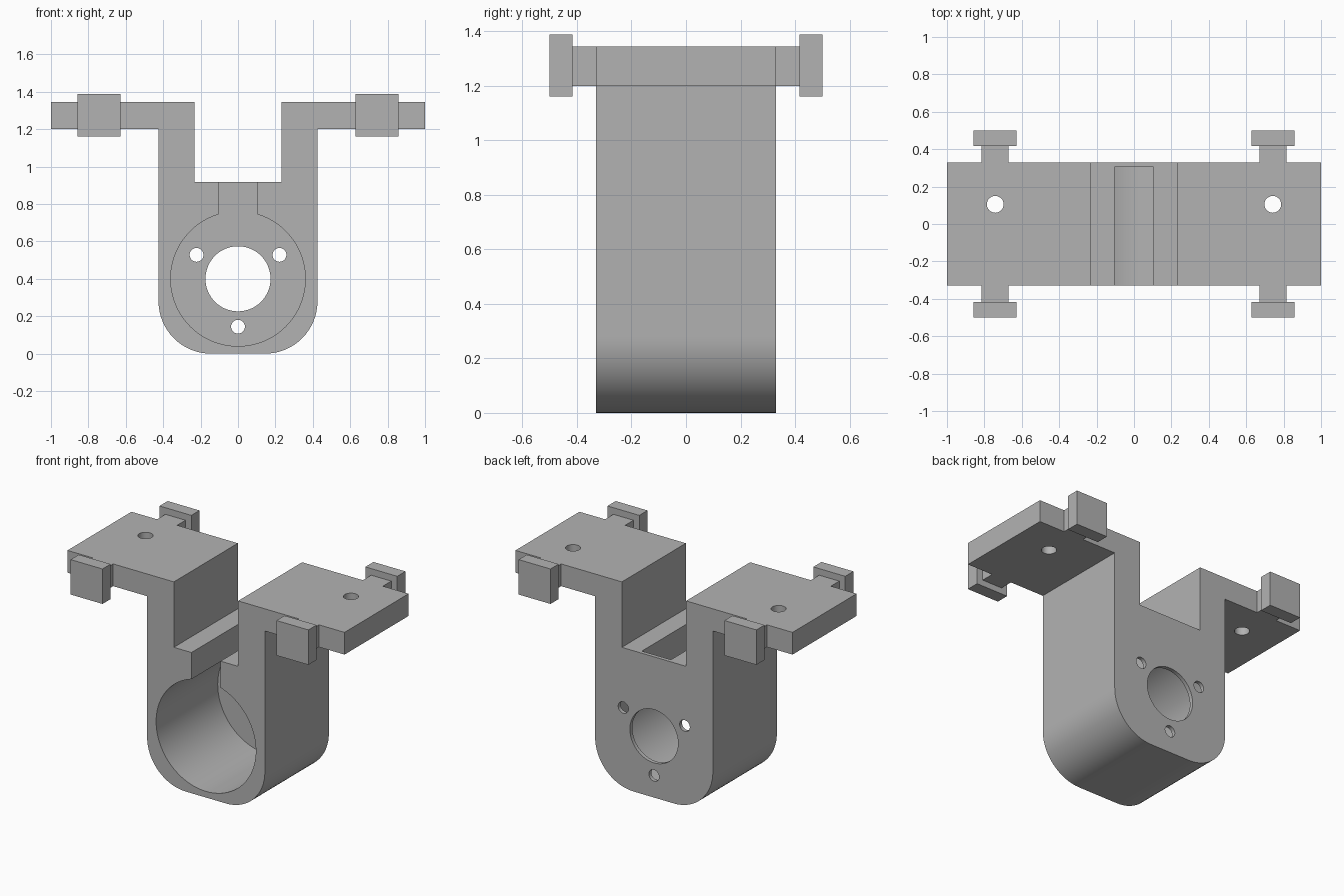
import bpy, bmesh, math
from mathutils import Matrix

default = bpy.data.objects.get("Cube")
if default:
    bpy.data.objects.remove(default, do_unlink=True)

grey = bpy.data.materials.new("matte grey")
grey.use_nodes = True
grey.diffuse_color = (0.45, 0.45, 0.45, 1)
grey.node_tree.nodes["Principled BSDF"].inputs["Base Color"].default_value = (0.45, 0.45, 0.45, 1)

DEPTH = 0.33          # half depth of the bracket
BORE_END = 0.305      # where the bore meets the rear wall
AXIS_Z = 0.40         # height of the bore axis
ARM_LOW, ARM_TOP = 1.2, 1.345


def finish(name, bm):
    bmesh.ops.recalc_face_normals(bm, faces=bm.faces)
    mesh = bpy.data.meshes.new(name)
    bm.to_mesh(mesh)
    bm.free()
    mesh.materials.append(grey)
    obj = bpy.data.objects.new(name, mesh)
    bpy.context.collection.objects.link(obj)
    return obj


def box(name, x, y, z):
    bm = bmesh.new()
    spans = (x, y, z)
    centre = [(a + b) / 2 for a, b in spans]
    size = [b - a for a, b in spans]
    bmesh.ops.create_cube(bm, size=1, matrix=Matrix.Translation(centre) @ Matrix.Diagonal((*size, 1)))
    return finish(name, bm)


def cylinder(name, radius, length, centre, along_y, sides=64):
    bm = bmesh.new()
    turn = Matrix.Rotation(math.pi / 2, 4, "X") if along_y else Matrix()
    bmesh.ops.create_cone(bm, cap_ends=True, segments=sides, radius1=radius, radius2=radius,
                          depth=length, matrix=Matrix.Translation(centre) @ turn)
    return finish(name, bm)


def cut(target, cutter):
    cutter.hide_render = True
    mod = target.modifiers.new("cut", "BOOLEAN")
    mod.operation = "DIFFERENCE"
    mod.solver = "EXACT"
    mod.object = cutter
    bpy.context.view_layer.objects.active = target
    bpy.ops.object.modifier_apply(modifier=mod.name)
    bpy.data.objects.remove(cutter, do_unlink=True)


# Bracket: half profile with a rounded lower corner, mirrored and extruded
half_width, corner = 0.425, 0.28
half = []
for i in range(17):
    a = math.pi / 2 * (i / 16 - 1)
    half.append((half_width - corner + corner * math.cos(a), corner + corner * math.sin(a)))
half += [(half_width, ARM_LOW), (1, ARM_LOW), (1, ARM_TOP), (0.232, ARM_TOP), (0.232, 0.918)]
profile = half + [(-x, z) for x, z in reversed(half)]
bm = bmesh.new()
face = bm.faces.new([bm.verts.new((x, -DEPTH, z)) for x, z in profile])
extruded = bmesh.ops.extrude_face_region(bm, geom=[face])["geom"]
bmesh.ops.translate(bm, vec=(0, 2 * DEPTH, 0),
                    verts=[v for v in extruded if isinstance(v, bmesh.types.BMVert)])
bracket = finish("bracket", bm)

# Blind bore and the slot above it, both open at the front
bore_length = BORE_END + 0.5
cut(bracket, cylinder("bore", 0.36, bore_length, (0, BORE_END - bore_length / 2, AXIS_Z), True, 96))
cut(bracket, box("slot", (-0.105, 0.105), (-0.5, BORE_END), (0.6, 1.0)))

# Shaft hole and three screw holes in the rear wall
cut(bracket, cylinder("shaft_hole", 0.174, 0.4, (0, DEPTH, AXIS_Z), True))
for angle in (30, 150, 270):
    a = math.radians(angle)
    cut(bracket, cylinder("screw_hole", 0.037, 0.4,
                          (0.256 * math.cos(a), DEPTH, AXIS_Z + 0.256 * math.sin(a)), True, 32))

# Mounting holes through the arms
for side in (-1, 1):
    cut(bracket, cylinder("mount_hole", 0.045, 0.5, (0.742 * side, 0.105, 1.27), False, 32))

bpy.ops.object.select_all(action="DESELECT")
bracket.select_set(True)
bpy.context.view_layer.objects.active = bracket
bpy.ops.object.shade_smooth_by_angle(angle=math.radians(30))

# T-shaped hooks on the front and back of each arm
for side, side_name in ((1, "left"), (-1, "right")):
    for way, way_name in ((-1, "front"), (1, "back")):
        tag = f"{way_name}_{side_name}"
        span = lambda a, b, s: tuple(sorted((a * s, b * s)))
        box(f"hook_neck_{tag}", span(0.67, 0.815, side), span(DEPTH, 0.416, way), (ARM_LOW, ARM_TOP))
        box(f"hook_plate_{tag}", span(0.628, 0.858, side), span(0.416, 0.5, way), (1.16, 1.388))
